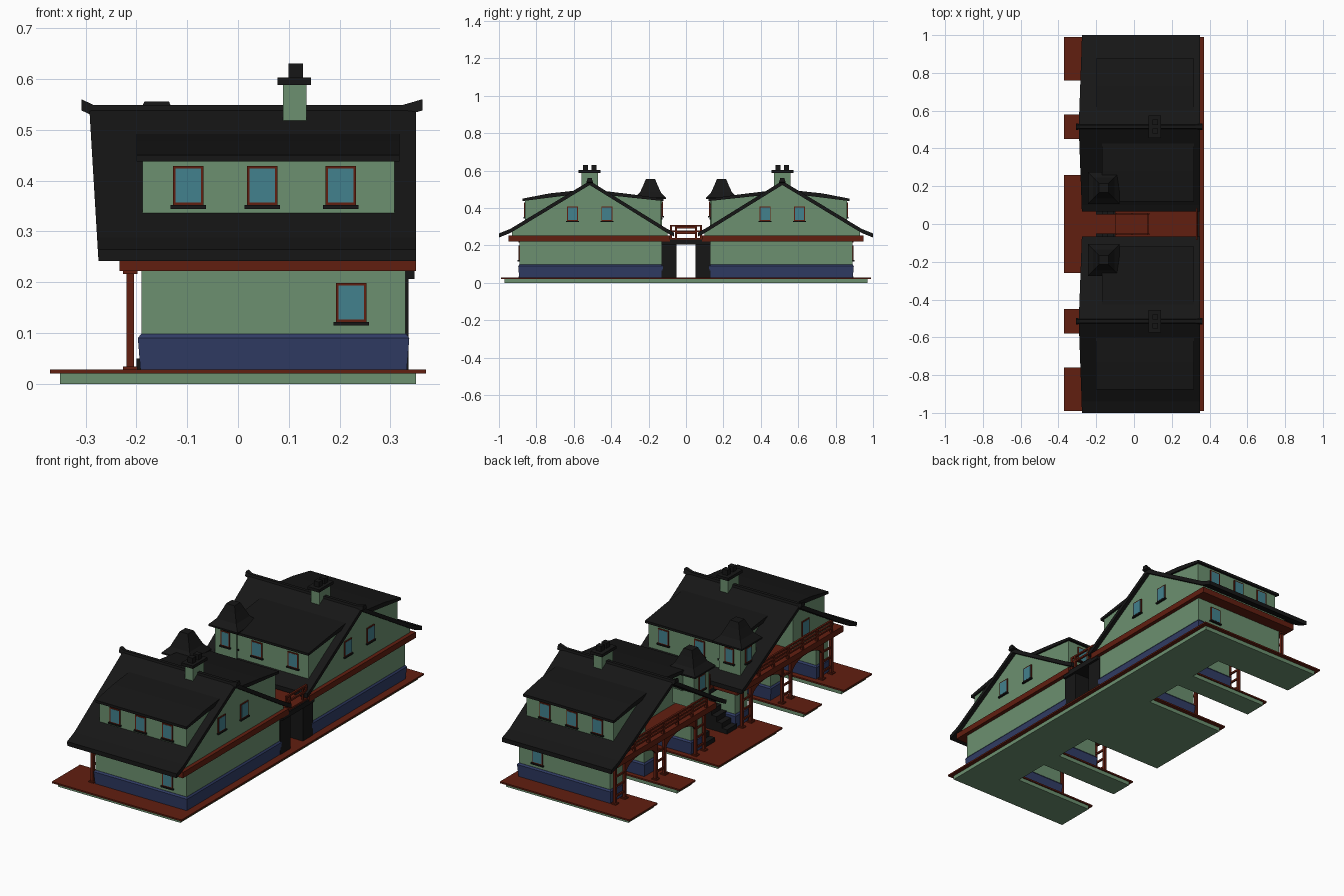
import bpy, bmesh, math
from mathutils import Vector


def mat(name, c):
    m = bpy.data.materials.new(name)
    m.diffuse_color = (*c, 1)
    return m


GREEN = mat("wall_green", (0.15, 0.28, 0.16))
RED = mat("timber_red", (0.12, 0.013, 0.005))
BLACK = mat("roof_black", (0.008, 0.008, 0.008))
BLUE = mat("plinth_blue", (0.03, 0.045, 0.13))
GLASS = mat("glass", (0.055, 0.22, 0.27))


def finish(name, bm, m, mirror=True):
    bmesh.ops.recalc_face_normals(bm, faces=bm.faces)
    me = bpy.data.meshes.new(name)
    bm.to_mesh(me)
    bm.free()
    me.materials.append(m)
    ob = bpy.data.objects.new(name, me)
    bpy.context.collection.objects.link(ob)
    if mirror:  # the second house is a mirror image across y = 0
        mod = ob.modifiers.new("mirror", 'MIRROR')
        mod.use_axis = (False, True, False)
        mod.use_mirror_merge = False
    return ob


def loft(name, loops, m, mirror=True):
    """Skin between closed loops of equal length, capped at both ends."""
    bm = bmesh.new()
    vs = [[bm.verts.new(p) for p in lp] for lp in loops]
    n = len(vs[0])
    for a, b in zip(vs, vs[1:]):
        for i in range(n):
            bm.faces.new((a[i], a[(i + 1) % n], b[(i + 1) % n], b[i]))
    bm.faces.new(vs[0])
    bm.faces.new(vs[-1])
    return finish(name, bm, m, mirror)


def rect(x, y, z, d=0.0):
    return [(x[0] - d, y[0] - d, z), (x[1] + d, y[0] - d, z),
            (x[1] + d, y[1] + d, z), (x[0] - d, y[1] + d, z)]


def box(name, x, y, z, m, mirror=True):
    return loft(name, [rect(x, y, z[0]), rect(x, y, z[1])], m, mirror)


def prism(name, yz, x0, x1, m):
    return loft(name, [[(x0, y, z) for y, z in yz], [(x1, y, z) for y, z in yz]], m)


def window(axis, sign, pos, c, zc, w=0.06, h=0.077):
    """Framed window with sill, facing +-x or +-y at wall position pos."""
    def part(name, hw, z, depth, m):
        across = (c - hw, c + hw)
        deep = tuple(sorted((pos - sign * 0.004, pos + sign * depth)))
        box(name, *((deep, across) if axis == 'x' else (across, deep)), z, m)
    b, t = zc - h / 2, zc + h / 2
    part("window_frame", w / 2, (b, t), 0.005, RED)
    part("window_glass", w / 2 - 0.005, (b + 0.005, t - 0.005), 0.006, GLASS)
    part("window_sill", w / 2 + 0.005, (b - 0.007, b), 0.01, BLACK)


# Ground slab with driveway notches on the left side
for name, d, z, m in (("slab_base", 0.02, (0, 0.02), GREEN), ("slab_paving", 0, (0.02, 0.028), RED)):
    box(name, (0.1, 0.37 - d), (-0.99 + d, 0.99 - d), z, m, False)
    box(name + "_middle", (-0.37 + d, 0.1), (-0.26 + d, 0.26 - d), z, m, False)
    box(name + "_pier_pad", (-0.37 + d, 0.1), (0.45 + d / 3, 0.58 - d / 3), z, m)
    box(name + "_end_pad", (-0.37 + d, 0.1), (0.76 + d / 3, 0.99 - d), z, m)

# Ground floor: back block and three piers around the two carports
for name, x, y in (("back_block", (0.1, 0.33), (0.13, 0.89)), ("outer_pier", (-0.19, 0.12), (0.79, 0.89)),
                   ("middle_pier", (-0.15, 0.12), (0.475, 0.555)), ("inner_pier", (-0.19, 0.12), (0.13, 0.23))):
    box(name, x, y, (0.025, 0.23), GREEN)
    loft(name + "_plinth", [rect(x, y, 0.027, 0.002), rect(x, y, 0.09, 0.007), rect(x, y, 0.098, 0.001)], BLUE)
window('y', 1, 0.89, 0.223, 0.16)

# Floor band and upper storey, the inner half of the left gable is recessed
box("floor_band", (-0.233, 0.35), (0.085, 0.95), (0.222, 0.252), RED)
prism("gable_block", [(0.1, 0.25), (0.93, 0.25), (0.93, 0.275), (0.515, 0.53), (0.1, 0.275)], -0.08, 0.33, GREEN)
prism("gable_projection", [(0.6, 0.25), (0.93, 0.25), (0.93, 0.275), (0.6, 0.48)], -0.19, -0.07, GREEN)
for y in (0.423, 0.607):
    window('x', 1, 0.33, y, 0.37)
window('x', -1, -0.19, 0.7, 0.33)
window('x', -1, -0.08, 0.45, 0.35, 0.07, 0.15)

# Main roof with flared eaves; the left verge leans out toward the ridge
top = [(1.0, 0.264), (0.94, 0.288), (0.515, 0.545), (0.1, 0.288), (0.065, 0.27)]
prof = top + [(y, z - 0.022) for y, z in reversed(top)]
loft("main_roof", [[(-0.275 - 0.018 * (z - 0.25) / 0.3, y, z) for y, z in prof],
                   [(0.35, y, z) for y, z in prof]], BLACK)
loft("ridge_cap", [[(x, 0.515 - w, z - 0.022), (x, 0.515 + w, z - 0.022), (x, 0.515 + w * 0.6, z), (x, 0.515 - w * 0.6, z)]
                   for x, z, w in ((-0.308, 0.56, 0.018), (-0.285, 0.549, 0.014), (0.325, 0.549, 0.014), (0.363, 0.56, 0.018))], BLACK)

# Shed dormers on both slopes
prism("outer_dormer", [(0.86, 0.32), (0.86, 0.442), (0.6, 0.478), (0.6, 0.45)], -0.188, 0.308, GREEN)
prism("outer_dormer_roof", [(0.875, 0.437), (0.875, 0.45), (0.73, 0.478), (0.6, 0.492), (0.6, 0.472)], -0.2, 0.318, BLACK)
prism("inner_dormer", [(0.135, 0.29), (0.135, 0.44), (0.42, 0.475), (0.42, 0.45)], -0.16, 0.308, GREEN)
prism("inner_dormer_roof", [(0.12, 0.437), (0.12, 0.449), (0.28, 0.472), (0.43, 0.49), (0.43, 0.47)], -0.17, 0.318, BLACK)
for x in (-0.098, 0.048, 0.202):
    window('y', 1, 0.86, x, 0.39)
for x in (0.015, 0.222):
    window('y', -1, 0.135, x, 0.385)

# Corner turret with a concave pyramid roof
TX, TY = -0.16, 0.19
box("turret", (TX - 0.062, TX + 0.062), (TY - 0.062, TY + 0.062), (0.28, 0.46), GREEN)
loft("turret_roof", [rect((TX, TX), (TY, TY), z, r) for r, z in
                     ((0.084, 0.447), (0.084, 0.455), (0.056, 0.483), (0.037, 0.525), (0.024, 0.556))], BLACK)
window('y', -1, TY - 0.062, TX, 0.395, 0.05)
window('x', -1, TX - 0.062, TY, 0.395, 0.05)
window('x', 1, TX + 0.062, TY - 0.04, 0.395, 0.03)

# Chimney with cap and two pots
box("chimney", (0.089, 0.135), (0.47, 0.56), (0.5, 0.59), GREEN)
box("chimney_cap", (0.078, 0.144), (0.456, 0.574), (0.588, 0.603), BLACK)
for y in (0.492, 0.538):
    box("chimney_pot", (0.099, 0.128), (y - 0.014, y + 0.014), (0.603, 0.63), BLACK)

# Paired porch posts with feet, heads and cross rungs
for a, b in ((0.155, 0.225), (0.48, 0.55), (0.805, 0.882)):
    for y in (a, b):
        box("porch_post", (-0.219, -0.205), (y - 0.007, y + 0.007), (0.027, 0.225), RED)
        for z in (0.027, 0.216):
            box("post_collar", (-0.226, -0.198), (y - 0.013, y + 0.013), (z, z + 0.007), RED)
    for z in (0.06, 0.11, 0.16):
        box("post_rung", (-0.216, -0.208), (a, b), (z, z + 0.009), RED)

# Arched braces between the post pairs
for a, b in ((0.228, 0.477), (0.553, 0.803)):
    c, r = (a + b) / 2, (b - a) / 2
    arc = [(c - r * math.cos(math.pi * i / 12), 0.15 + 0.06 * math.sin(math.pi * i / 12)) for i in range(13)]
    prism("arch_brace", arc + [(b, 0.224), (a, 0.224)], -0.218, -0.206, RED)

# Left balcony railing
for z in (0.27, 0.288, 0.306):
    box("balcony_rail", (-0.23, -0.22), (0.15, 0.87), (z, z + 0.008), RED)
for i in range(7):
    y = 0.155 + i * 0.118
    box("balcony_post", (-0.231, -0.219), (y - 0.006, y + 0.006), (0.25, 0.314), RED)

# Link bridge between the houses
box("bridge_beam", (-0.1, 0.347), (-0.13, 0.13), (0.206, 0.232), BLACK, False)
box("bridge_deck", (-0.1, 0.34), (-0.085, 0.085), (0.232, 0.24), RED, False)
box("bridge_pier", (0.0, 0.335), (0.05, 0.132), (0.027, 0.21), BLACK)
for z in (0.272, 0.3):
    box("bridge_rail", (0.327, 0.337), (-0.085, 0.085), (z, z + 0.009), RED, False)
    box("stair_rail_end", (0.072, 0.08), (-0.058, 0.058), (z - 0.01, z), RED, False)
    box("stair_rail_side", (-0.1, 0.08), (0.05, 0.058), (z - 0.01, z), RED)
for x, y in ((0.332, 0.08), (0.332, 0.054), (0.076, 0.054), (-0.012, 0.054), (-0.095, 0.054)):
    box("rail_post", (x - 0.005, x + 0.005), (y - 0.005, y + 0.005), (0.235, 0.308), RED)

# Entrance steps on both sides of the passage
for i in range(7):
    x = -0.2 + i * 0.03
    z = 0.05 + i * 0.026
    box("step", (x, 0.01), (0.05, 0.132), (z - 0.026, z), BLACK)
